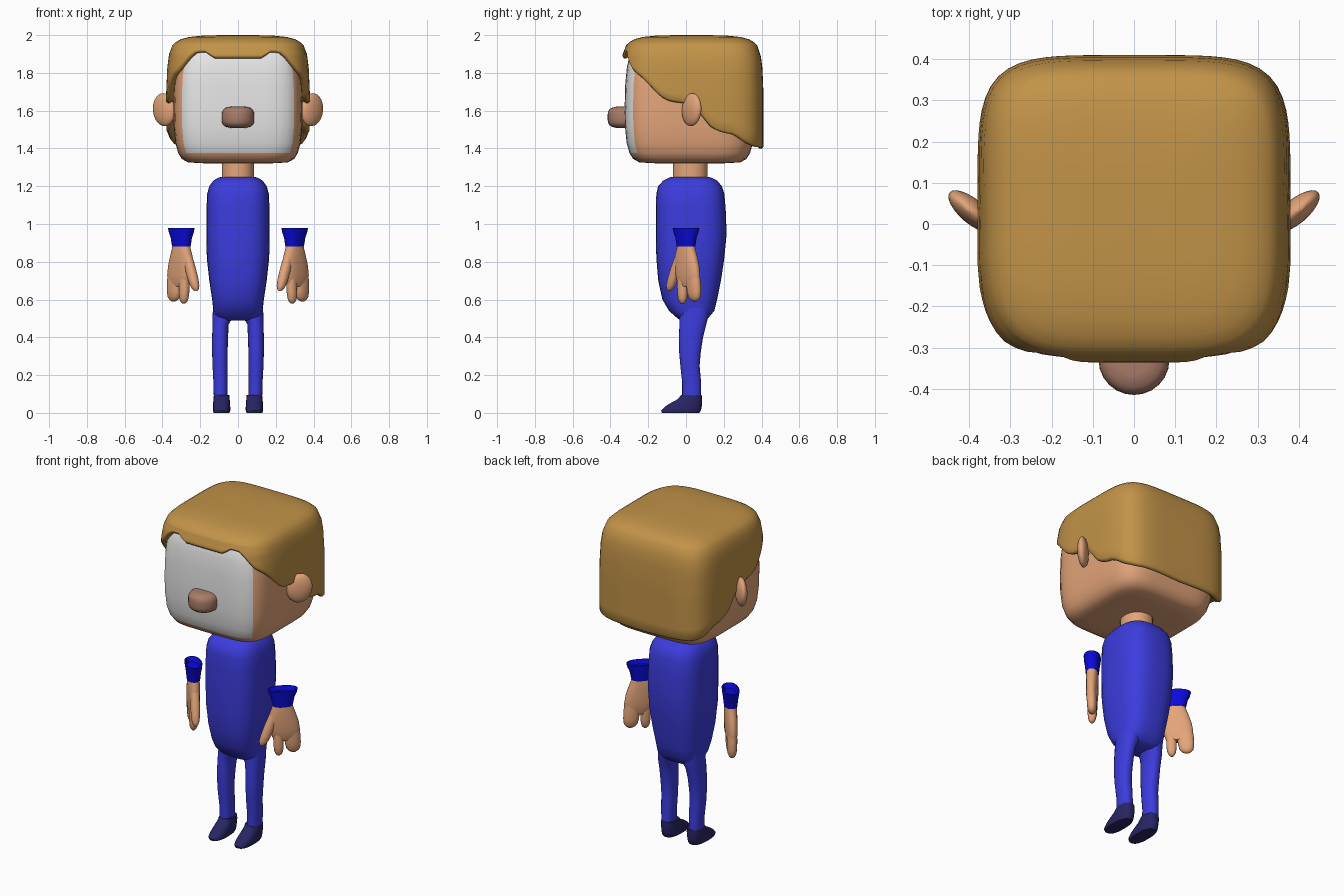
import bpy, bmesh, math
from mathutils import Matrix, Vector

if "Cube" in bpy.data.objects:
    bpy.data.objects.remove(bpy.data.objects["Cube"])


def material(name, r, g, b):
    m = bpy.data.materials.new(name)
    lin = [(c / 255 / 12.92) if c < 11 else ((c / 255 + 0.055) / 1.055) ** 2.4 for c in (r, g, b)]
    m.diffuse_color = (*lin, 1)
    m.use_nodes = True
    m.node_tree.nodes["Principled BSDF"].inputs["Base Color"].default_value = m.diffuse_color
    return m


SKIN = material("skin", 228, 165, 122)
NOSE = material("nose_brown", 168, 124, 104)
FACE = material("face_white", 230, 230, 230)
HAIR = material("hair_tan", 194, 147, 72)
SUIT = material("suit_blue", 60, 60, 222)
CUFF = material("cuff_blue", 10, 10, 222)
SHOE = material("shoe_navy", 40, 37, 100)


def unit(a, p):
    """Point on a rounded square; angle 0 faces the front (-y)."""
    s, c = math.sin(a), math.cos(a)
    r = (abs(s) ** p + abs(c) ** p) ** (-1 / p)
    return s * r, -c * r


def finish(name, bm, mats, mirror=False, angle=50):
    bmesh.ops.recalc_face_normals(bm, faces=bm.faces)
    me = bpy.data.meshes.new(name)
    bm.to_mesh(me)
    bm.free()
    for m in mats:
        me.materials.append(m)
    for f in me.polygons:
        f.use_smooth = True
    me.set_sharp_from_angle(angle=math.radians(angle))
    ob = bpy.data.objects.new(name, me)
    bpy.context.collection.objects.link(ob)
    if mirror:
        ob.modifiers.new("mirror", "MIRROR").use_mirror_merge = False
    return ob


def skin_rings(bm, rings):
    """Join rings of points with quads and cap both ends."""
    vs = [[bm.verts.new(p) for p in ring] for ring in rings]
    n = len(vs[0])
    for a, b in zip(vs, vs[1:]):
        for i in range(n):
            j = (i + 1) % n
            bm.faces.new((a[i], a[j], b[j], b[i]))
    bm.faces.new(vs[0])
    bm.faces.new(vs[-1])


def add_loft(bm, rings, p=2.5, n=20, matrix=Matrix()):
    """Loft through rings (z, centre x, centre y, half x, half y)."""
    out = []
    for z, cx, cy, hx, hy in rings:
        ring = []
        for i in range(n):
            u, v = unit(2 * math.pi * i / n, p)
            ring.append(matrix @ Vector((cx + hx * u, cy + hy * v, z)))
        out.append(ring)
    skin_rings(bm, out)


def loft(name, rings, mat, p=2.5, n=20, mirror=False, matrix=Matrix(), angle=50):
    bm = bmesh.new()
    add_loft(bm, rings, p, n, matrix)
    return finish(name, bm, [mat], mirror, angle)


def side_rings(rows, cx=0):
    """Rows of (z, half x, front y, back y)."""
    return [(z, cx, (f + b) / 2, hx, (b - f) / 2) for z, hx, f, b in rows]


def lerp(table, x):
    for (x0, y0), (x1, y1) in zip(table, table[1:]):
        if x <= x1:
            return y0 + (y1 - y0) * (x - x0) / (x1 - x0)
    return table[-1][1]


# Head: rounded block, with a white face panel on the front quarter
profile = [(1.32, .3), (1.322, .6), (1.327, .78), (1.345, .87), (1.375, .925), (1.43, .97),
           (1.52, .995), (1.62, 1), (1.74, .99), (1.83, .965), (1.9, .92), (1.94, .85), (1.965, .6)]
bm = bmesh.new()
add_loft(bm, [(z, 0, .02, .342 * s, .345 * s) for z, s in profile], 5, 64)
for f in bm.faces:
    c = f.calc_center_median()
    ang = abs(math.atan2(c.x / .342, -(c.y - .02) / .345))
    f.material_index = int(ang < math.pi / 4 and 1.375 < c.z < 1.94)
finish("head", bm, [SKIN, FACE])

# Hair: cap following the head, with a wavy lower edge
edge = [(0, 1.888), (19, 1.888), (22, 1.90), (26, 1.92), (33, 1.92), (39, 1.88), (44, 1.83), (52, 1.79),
        (59, 1.74), (66, 1.685), (73, 1.66), (85, 1.65), (94, 1.62), (100, 1.57), (106, 1.52),
        (114, 1.495), (122, 1.485), (130, 1.44), (138, 1.42), (180, 1.41)]
crown = [(2.0, .2), (1.998, .48), (1.99, .68), (1.978, .8), (1.962, .87), (1.945, .915)]
wall = [(1.40, 1), (1.7, 1), (1.83, .985), (1.9, .96), (1.945, .915)]
N, K = 96, 9
columns = []
for i in range(N):
    deg = 360 * i / N
    deg = min(deg, 360 - deg)
    z_end = lerp(edge, deg)
    levels = list(crown)
    for k in range(1, K + 1):
        z = 1.945 + (z_end - 1.945) * k / K
        levels.append((z, lerp(wall, z)))
    s = levels[-1][1]
    levels += [(z_end - .012, s - .025), (z_end - .01, s - .06), (z_end + .005, s - .1), (z_end + .03, s - .15)]
    u, v = unit(2 * math.pi * i / N, 4 if deg < 70 else 4.8)
    columns.append([(.38 * q * u, .03 + .38 * q * v, z) for z, q in levels])
bm = bmesh.new()
skin_rings(bm, list(zip(*columns)))
finish("hair", bm, [HAIR], angle=75)


def ellipsoid(name, centre, size, mat, turn=0, p=2, mirror=False, tilt=0):
    mtx = Matrix.Translation(centre) @ Matrix.Rotation(turn, 4, "Z") @ Matrix.Rotation(tilt, 4, "Y")
    rings = []
    for k in range(13):
        t = -1 + 2 * k / 12
        a = max(-.985, min(.985, math.sin(t * math.pi / 2)))
        w = (1 - abs(a) ** p) ** (1 / p)
        rings.append((a * size[2], 0, 0, size[0] * w, size[1] * w))
    return loft(name, rings, mat, 2, 24, mirror, mtx, 60)


# Ears and nose
ellipsoid("ear", (.392, .03, 1.605), (.072, .03, .088), SKIN, math.radians(40), mirror=True, tilt=.2)
ellipsoid("nose", (0, -.33, 1.565), (.086, .085, .057), NOSE, p=3.5)

# Neck
loft("neck", side_rings([(1.22, .085, -.07, .115), (1.35, .085, -.07, .115)]), SKIN, 2.2, 24)

# Torso
loft("torso", side_rings([
    (.49, .09, -.03, .10), (.505, .12, -.05, .12), (.54, .13, -.09, .15), (.6, .137, -.125, .165),
    (.7, .152, -.147, .185), (.82, .165, -.157, .203), (.95, .168, -.16, .215), (1.08, .167, -.16, .21),
    (1.16, .163, -.157, .203), (1.2, .152, -.148, .19), (1.23, .13, -.12, .165), (1.247, .1, -.085, .13),
    (1.25, .07, -.06, .1)]), SUIT, 3, 32)

# Legs
loft("leg", [(z, cx, (f + b) / 2, hx, (b - f) / 2) for z, cx, hx, f, b in [
    (.08, .092, .036, -.02, .08), (.16, .093, .037, -.02, .08), (.25, .095, .04, -.03, .072),
    (.32, .096, .041, -.036, .078), (.4, .095, .042, -.037, .09), (.47, .092, .043, -.035, .108),
    (.51, .08, .055, -.035, .118), (.56, .072, .06, -.04, .13)]], SUIT, 2.4, 20, True)

# Shoes
loft("shoe", side_rings([
    (0, .042, -.128, .07), (.012, .046, -.132, .078), (.03, .046, -.115, .083), (.05, .045, -.085, .085),
    (.072, .043, -.045, .086), (.095, .041, -.025, .083)], .087), SHOE, 2.6, 24, True)

# Cuffs and hands are flat and turned halfway towards the front
arm = Matrix.Translation((.3, 0, 0)) @ Matrix.Rotation(math.radians(45), 4, "Z")
loft("cuff", [(.88, 0, 0, .056, .036), (.90, 0, 0, .06, .038), (.93, 0, 0, .066, .041), (.955, 0, 0, .078, .045),
              (.978, 0, 0, .084, .047), (.98, 0, 0, .076, .04), (.955, 0, 0, .06, .03)],
     CUFF, 2.3, 24, True, arm, 35)


def digit(bm, top, tip, hu, hv):
    """Finger from top to tip, each (u, v, z), with a rounded end."""
    rings = []
    for t, w in [(0, .9), (.35, 1), (.65, .97), (.84, .85), (.94, .6), (1, .25)]:
        u, v, z = (a + (b - a) * t for a, b in zip(top, tip))
        rings.append((z, u, v, hu * w, hv * w))
    add_loft(bm, rings, 2.3, 16, arm)


bm = bmesh.new()
add_loft(bm, [(.67, .018, 0, .06, .02), (.69, .018, 0, .076, .027), (.73, .014, 0, .083, .032),
              (.78, .006, 0, .083, .034), (.83, 0, 0, .073, .034), (.87, 0, 0, .058, .033),
              (.9, 0, 0, .052, .03)], 2.4, 24, arm)
digit(bm, (.05, 0, .75), (.062, .004, .59), .046, .028)
digit(bm, (-.025, 0, .75), (-.022, -.004, .578), .029, .026)
digit(bm, (-.045, 0, .83), (-.118, -.008, .645), .03, .026)
finish("hand", bm, [SKIN], True)
